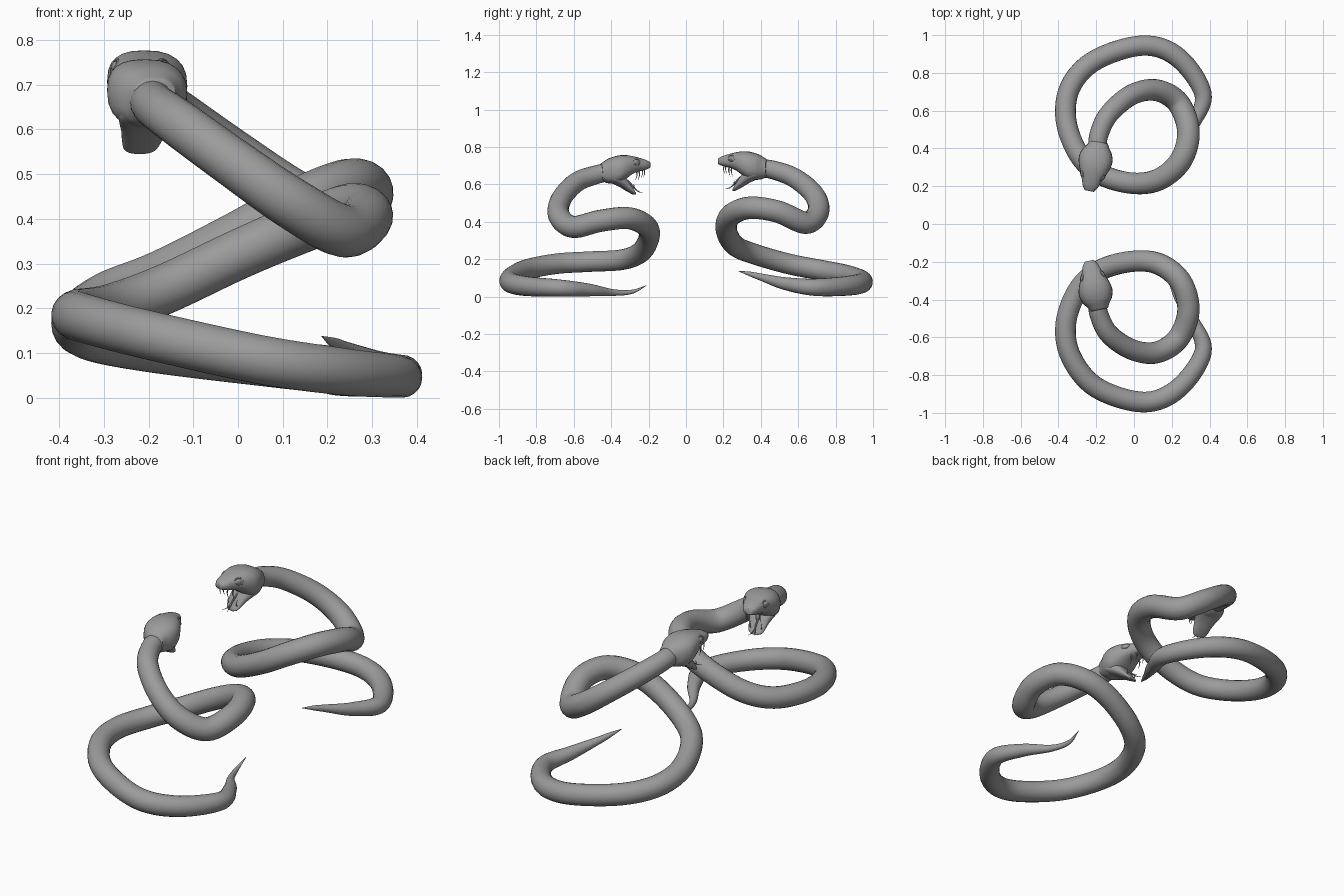
import bpy, bmesh, math
from mathutils import Vector

if "Cube" in bpy.data.objects:
    bpy.data.objects.remove(bpy.data.objects["Cube"])

grey = bpy.data.materials.new("dark_grey")
grey.diffuse_color = (.33, .33, .33, 1)
grey.use_nodes = True
grey.node_tree.nodes["Principled BSDF"].inputs["Base Color"].default_value = grey.diffuse_color


def mesh_object(name, bm, angle=40):
    bmesh.ops.recalc_face_normals(bm, faces=bm.faces)
    me = bpy.data.meshes.new(name)
    bm.to_mesh(me)
    bm.free()
    me.materials.append(grey)
    ob = bpy.data.objects.new(name, me)
    bpy.context.collection.objects.link(ob)
    bpy.ops.object.select_all(action='DESELECT')
    ob.select_set(True)
    bpy.context.view_layer.objects.active = ob
    bpy.ops.object.shade_smooth_by_angle(angle=math.radians(angle))
    return ob


def loft(bm, rings):
    rows = [[bm.verts.new(p) for p in r] for r in rings]
    n = len(rows[0])
    for a, b in zip(rows, rows[1:]):
        for i in range(n):
            bm.faces.new((a[i], a[(i + 1) % n], b[(i + 1) % n], b[i]))
    bm.faces.new(rows[0])
    bm.faces.new(rows[-1])


def spline(keys, steps):
    # Catmull-Rom through tuples of any length
    k = [Vector(p) for p in keys]
    k = [2 * k[0] - k[1]] + k + [2 * k[-1] - k[-2]]
    out = []
    for i in range(1, len(k) - 2):
        p0, p1, p2, p3 = k[i - 1:i + 3]
        for j in range(steps):
            t = j / steps
            out.append(0.5 * (2 * p1 + (p2 - p0) * t + (2 * p0 - 5 * p1 + 4 * p2 - p3) * t * t
                              + (3 * p1 - p0 - 3 * p2 + p3) * t ** 3))
    return out + [k[-2]]


def tube(bm, keys, sides=20, steps=8):
    # round tube along (x, y, z, radius) keys, ring carried along the path
    pts = spline(keys, steps)
    pos = [p.to_3d() for p in pts]
    up, rings = Vector((0, 0, 1)), []
    for i, c in enumerate(pos):
        d = (pos[min(i + 1, len(pos) - 1)] - pos[max(i - 1, 0)]).normalized()
        up = (up - d * up.dot(d)).normalized()
        side, r = d.cross(up), max(pts[i][3], 0.0008)
        rings.append([c + r * (math.cos(a) * side + math.sin(a) * up)
                      for a in (2 * math.pi * j / sides for j in range(sides))])
    loft(bm, rings)


# head sections: distance forward, bottom z, top z, half width
SKULL = [(-.03, .622, .712, .047), (-.005, .61, .728, .06), (.02, .605, .742, .078),
         (.06, .605, .754, .090), (.10, .628, .757, .084), (.14, .656, .752, .068),
         (.18, .670, .742, .051), (.212, .678, .732, .040), (.235, .688, .72, .024)]
JAW = [(.0, .612, .68, .055), (.03, .606, .668, .072), (.07, .588, .66, .064),
       (.10, .57, .638, .053), (.125, .556, .605, .046), (.145, .546, .574, .038),
       (.156, .545, .558, .022)]


def snake(name, s, path, lift, shift):
    def place(t, w, z):
        # head frame: t forward, w sideways, z up
        return Vector((-.19 - .2 * t + .98 * w,
                       s * (.425 + shift - .98 * t - .2 * w), z + lift))

    # body
    bm = bmesh.new()
    tube(bm, path)
    mesh_object(name + "_body", bm, 60)

    # upper head and lower jaw
    for part, sections, power in (("upper_head", SKULL, .8), ("lower_jaw", JAW, .85)):
        bm = bmesh.new()
        rings = []
        for t, lo, hi, w in spline(sections, 3):
            ring = []
            for j in range(24):
                a = 2 * math.pi * j / 24
                c, q = math.cos(a), math.sin(a)
                ring.append(place(t, w * math.copysign(abs(c) ** power, c),
                                  (lo + hi) / 2 + (hi - lo) / 2 * math.copysign(abs(q) ** power, q)))
            rings.append(ring)
        loft(bm, rings)
        mesh_object(name + "_" + part, bm, 60)

    # eyes with brow rims
    bm = bmesh.new()
    for m in (-1, 1):
        res = bmesh.ops.create_uvsphere(bm, u_segments=16, v_segments=10, radius=1)
        for v in res['verts']:
            v.co = place(.152 + v.co.x * .018, m * (.053 - v.co.x * .007) + v.co.y * .011,
                         .72 + v.co.z * .013)
        tube(bm, [(*place(.152 + .02 * math.cos(a), m * (.057 - .008 * math.cos(a) - .006 * math.sin(a)),
                          .721 + .015 * math.sin(a)), .0035)
                  for a in (math.pi * k / 6 for k in range(13))], 6, 2)
    mesh_object(name + "_eyes", bm)

    # fangs and small lower teeth
    bm = bmesh.new()
    for m in (-1, 1):
        for t, w, z, length, r in ((.165, .034, .68, .058, .005), (.195, .026, .685, .048, .004),
                                   (.138, .030, .575, -.03, .003)):
            tube(bm, [(*place(t + .004, m * w, z), r), (*place(t + .008, m * w, z - length * .5), r * .6),
                      (*place(t, m * w, z - length), .0005)], 8, 4)
    mesh_object(name + "_teeth", bm)

    # forked tongue
    bm = bmesh.new()
    tube(bm, [(*place(.07, 0, .64), .007), (*place(.115, 0, .618), .006),
              (*place(.155, 0, .578), .004)], 8, 4)
    for m in (-1, 1):
        tube(bm, [(*place(.15, 0, .581), .004), (*place(.175, m * .008, .562), .002),
                  (*place(.195, m * .018, .556), .0006)], 6, 4)
    mesh_object(name + "_tongue", bm)


FRONT = [(-.195, -.40, .668, .048), (-.185, -.48, .652, .050), (-.13, -.585, .612, .053),
         (-.01, -.665, .525, .055), (.12, -.68, .435, .058), (.235, -.605, .373, .059),
         (.288, -.46, .405, .059), (.25, -.31, .42, .059), (.14, -.215, .38, .058),
         (0, -.197, .32, .056), (-.17, -.24, .24, .056), (-.29, -.34, .198, .055),
         (-.36, -.52, .187, .055), (-.335, -.70, .175, .055), (-.20, -.865, .14, .055),
         (.05, -.943, .085, .055), (.235, -.87, .058, .053), (.365, -.68, .046, .046),
         (.315, -.52, .036, .034), (.23, -.39, .022, .018), (.195, -.29, .026, .011),
         (.195, -.21, .06, .001)]
BACK = [(-.195, .385, .69, .048), (-.185, .475, .675, .050), (-.13, .585, .632, .053),
        (-.01, .685, .545, .055), (.12, .708, .455, .058), (.235, .64, .395, .060),
        (.288, .49, .455, .060), (.25, .34, .475, .060), (.14, .24, .435, .059),
        (0, .215, .36, .057), (-.17, .26, .275, .056), (-.29, .365, .228, .055),
        (-.36, .55, .175, .055), (-.335, .73, .14, .055), (-.20, .87, .112, .055),
        (.05, .945, .08, .054), (.235, .88, .06, .053), (.365, .69, .05, .046),
        (.315, .53, .07, .034), (.245, .40, .105, .019), (.215, .34, .122, .012),
        (.188, .28, .137, .001)]

snake("front_snake", -1, FRONT, 0, 0)
snake("back_snake", 1, BACK, .02, -.02)
